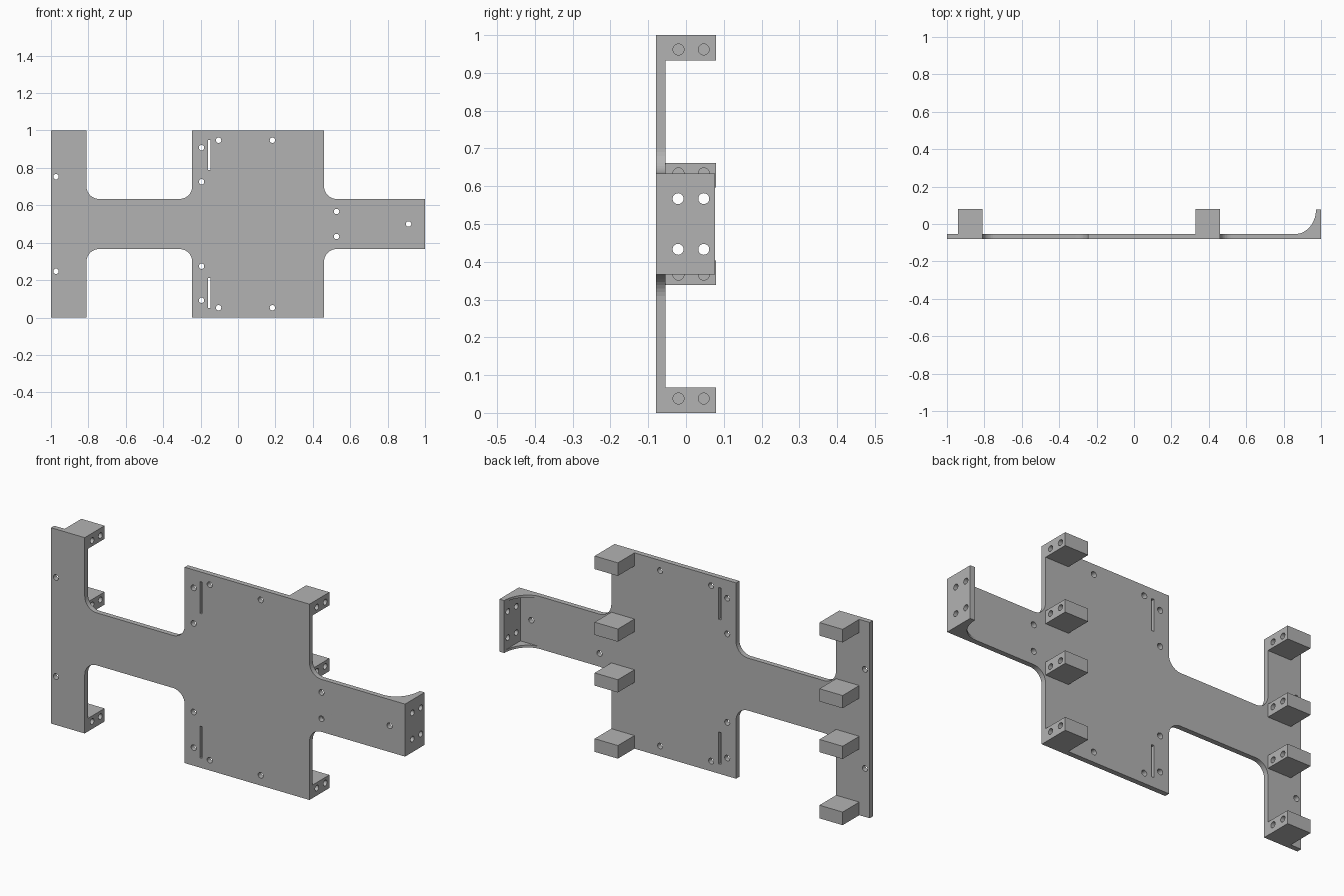
import bpy, bmesh
from math import sin, cos, pi
from mathutils import Matrix, Vector

cube = bpy.data.objects.get("Cube")
if cube:
    bpy.data.objects.remove(cube, do_unlink=True)

grey = bpy.data.materials.new("plain_grey")
grey.use_nodes = True
grey.diffuse_color = (0.45, 0.45, 0.45, 1)
grey.node_tree.nodes["Principled BSDF"].inputs["Base Color"].default_value = grey.diffuse_color

MID = 0.5                       # height of the symmetry plane
FRONT, BACK, TIP = -0.08, -0.054, 0.08
NECK, FILLET, HOLE = 0.134, 0.067, 0.0145


def add_object(name, data):
    obj = bpy.data.objects.new(name, data)
    bpy.context.scene.collection.objects.link(obj)
    return obj


def arc(cx, cy, rx, ry, a0, a1, steps):
    angles = [a0 + (a1 - a0) * i / steps for i in range(steps + 1)]
    return [(cx + rx * cos(a), cy + ry * sin(a)) for a in angles]


def circle(x, y):
    return arc(x, y, HOLE, HOLE, 0, 2 * pi, 24)[:-1]


def sheet(name, outlines, thickness, rotation, location):
    """Extrude a filled outline (first loop) with holes (other loops)."""
    curve = bpy.data.curves.new(name, 'CURVE')
    curve.dimensions = '2D'
    curve.fill_mode = 'BOTH'
    curve.extrude = thickness / 2
    for loop in outlines:
        spline = curve.splines.new('POLY')
        spline.points.add(len(loop) - 1)
        for point, (u, v) in zip(spline.points, loop):
            point.co = (u, v, 0, 1)
        spline.use_cyclic_u = True
    temp = add_object(name + "_outline", curve)
    graph = bpy.context.evaluated_depsgraph_get()
    mesh = bpy.data.meshes.new_from_object(temp.evaluated_get(graph))
    bpy.data.objects.remove(temp, do_unlink=True)
    # Weld caps to walls and place the sheet
    bm = bmesh.new()
    bm.from_mesh(mesh)
    bmesh.ops.remove_doubles(bm, verts=bm.verts, dist=1e-5)
    bm.transform(Matrix.Translation(location) @ rotation)
    bmesh.ops.recalc_face_normals(bm, faces=bm.faces)
    for face in bm.faces:
        face.smooth = False
    bm.to_mesh(mesh)
    bm.free()
    mesh.materials.clear()
    mesh.materials.append(grey)
    add_object(name, mesh)


TO_FRONT = Matrix.Rotation(pi / 2, 4, 'X')
TO_SIDE = Matrix.Rotation(pi / 2, 4, 'Z') @ TO_FRONT

# Base plate: upper half of the outline, then its mirror image
fillet_z = NECK + FILLET
upper = [(-1, 0.5), (-0.81, 0.5)]
upper += arc(-0.81 + FILLET, fillet_z, FILLET, FILLET, pi, 1.5 * pi, 10)
upper += arc(-0.245 - FILLET, fillet_z, FILLET, FILLET, 1.5 * pi, 2 * pi, 10)
upper += [(-0.245, 0.5), (0.46, 0.5)]
upper += arc(0.46 + FILLET, fillet_z, FILLET, FILLET, pi, 1.5 * pi, 10)
upper += [(1, NECK)]
loops = [upper + [(x, -z) for x, z in reversed(upper)], circle(0.912, 0)]
for side in (1, -1):
    for x, z in ((-0.973, 0.253), (-0.195, 0.408), (-0.195, 0.226),
                 (-0.104, 0.448), (0.184, 0.448), (0.527, 0.067)):
        loops.append(circle(x, side * z))
    loops.append([(x, side * z) for x, z in
                  ((-0.16, 0.288), (-0.146, 0.288), (-0.146, 0.45), (-0.16, 0.45))])
sheet("base_plate", loops, BACK - FRONT, TO_FRONT, (0, (FRONT + BACK) / 2, MID))

# End flange with four through holes
flange_tip = 0.077
loops = [[(BACK, -NECK), (flange_tip, -NECK), (flange_tip, NECK), (BACK, NECK)]]
loops += [circle(y, z) for y in (-0.021, 0.047) for z in (-0.067, 0.067)]
sheet("end_flange", loops, 0.027, TO_SIDE, (0.9865, 0, MID))

# Curved gussets bracing the flange at its top and bottom edges
gusset = arc(0.86, flange_tip, 0.113, flange_tip - BACK, 1.5 * pi, 2 * pi, 14) + [(0.973, BACK)]
for name, side in (("upper", 1), ("lower", -1)):
    sheet(name + "_gusset", [gusset], 0.012, Matrix.Identity(4),
          (0, 0, MID + side * (NECK - 0.006)))


def mount_block(name, x0, x1, z0, z1, hole_z):
    """Block with two blind holes in its +x face."""
    bm = bmesh.new()
    size = Vector((x1 - x0, TIP - BACK, z1 - z0))
    centre = Vector((x0 + x1, TIP + BACK, z0 + z1)) / 2
    bmesh.ops.create_cube(bm, size=1, matrix=Matrix.Translation(centre) @ Matrix.Diagonal(size).to_4x4())
    mesh = bpy.data.meshes.new(name)
    bm.to_mesh(mesh)
    bm.free()
    mesh.materials.append(grey)
    block = add_object(name, mesh)
    # Drill cutter
    bm = bmesh.new()
    for y in (-0.02, 0.047):
        bmesh.ops.create_cone(bm, cap_ends=True, segments=24, radius1=HOLE, radius2=HOLE, depth=0.16,
                              matrix=Matrix.Translation((x1, y, hole_z)) @ Matrix.Rotation(pi / 2, 4, 'Y'))
    drill_mesh = bpy.data.meshes.new("drill")
    bm.to_mesh(drill_mesh)
    bm.free()
    drill_mesh.materials.append(grey)
    drill = add_object("drill", drill_mesh)
    drill.hide_render = True
    cut = block.modifiers.new("holes", 'BOOLEAN')
    cut.operation = 'DIFFERENCE'
    cut.solver = 'EXACT'
    cut.object = drill
    # Bake the cut and drop the drill
    graph = bpy.context.evaluated_depsgraph_get()
    baked = bpy.data.meshes.new_from_object(block.evaluated_get(graph))
    block.modifiers.clear()
    block.data = baked
    bpy.data.objects.remove(drill, do_unlink=True)


# Four mounting blocks on each column
for column, x0, x1 in (("right", -0.941, -0.81), ("left", 0.329, 0.46)):
    for level, side in (("upper", 1), ("lower", -1)):
        for kind, low, high, hole in (("outer", 0.433, 0.5, 0.462), ("inner", 0.097, 0.162, 0.134)):
            z0, z1 = sorted((MID + side * low, MID + side * high))
            mount_block(f"{column}_{level}_{kind}_block", x0, x1, z0, z1, MID + side * hole)
